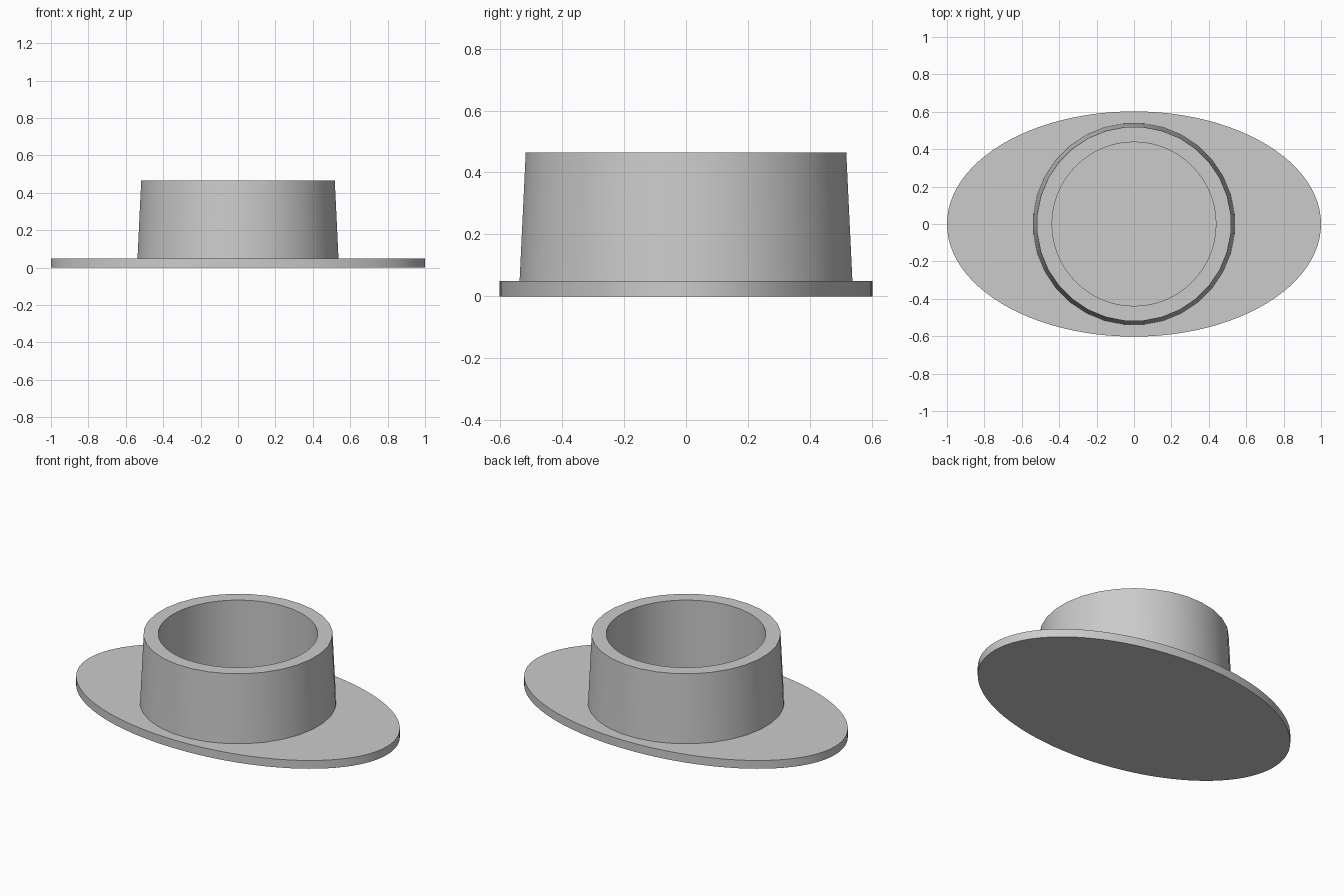
import bpy
import bmesh
import math

if "Cube" in bpy.data.objects:
    bpy.data.objects.remove(bpy.data.objects["Cube"])

PLATE_TOP, RIM_TOP = 0.05, 0.465

# Single grey material
grey = bpy.data.materials.new("plain grey")
grey.use_nodes = True
colour = (0.6, 0.6, 0.6, 1)
grey.diffuse_color = colour
grey.node_tree.nodes["Principled BSDF"].inputs["Base Color"].default_value = colour


def ring(bm, rx, ry, z, sides, offset=0.0):
    """Closed loop of vertices around the z axis."""
    angles = [math.tau * (i + offset) / sides for i in range(sides)]
    return [bm.verts.new((rx * math.cos(a), ry * math.sin(a), z)) for a in angles]


def wall(bm, low, high):
    """Quads joining two loops of equal length."""
    n = len(low)
    for i in range(n):
        j = (i + 1) % n
        bm.faces.new((low[i], low[j], high[j], high[i]))


def finish(bm, name):
    mesh = bpy.data.meshes.new(name)
    bm.to_mesh(mesh)
    bm.free()
    mesh.materials.append(grey)
    obj = bpy.data.objects.new(name, mesh)
    bpy.context.collection.objects.link(obj)
    bpy.ops.object.select_all(action="DESELECT")
    obj.select_set(True)
    bpy.context.view_layer.objects.active = obj
    bpy.ops.object.shade_smooth_by_angle(angle=math.radians(30))


# Oval base plate
bm = bmesh.new()
bottom = ring(bm, 1.0, 0.602, 0, 96)
top = ring(bm, 1.0, 0.602, PLATE_TOP, 96)
wall(bm, bottom, top)
bm.faces.new(top)
bm.faces.new(bottom[::-1])
finish(bm, "base_plate")

# Tapered collar with a straight round bore down to the plate
bm = bmesh.new()
outer_top = ring(bm, 0.52, 0.52, RIM_TOP, 32, 0.5)
wall(bm, ring(bm, 0.54, 0.54, PLATE_TOP, 32, 0.5), outer_top)
inner_top = ring(bm, 0.438, 0.438, RIM_TOP, 64)
wall(bm, inner_top, ring(bm, 0.438, 0.438, PLATE_TOP, 64))
rim_edges = [e for e in bm.edges if all(v.co.z > RIM_TOP - 0.001 for v in e.verts)]
bmesh.ops.triangle_fill(bm, edges=rim_edges, use_beauty=True, normal=(0, 0, 1))
finish(bm, "collar")
